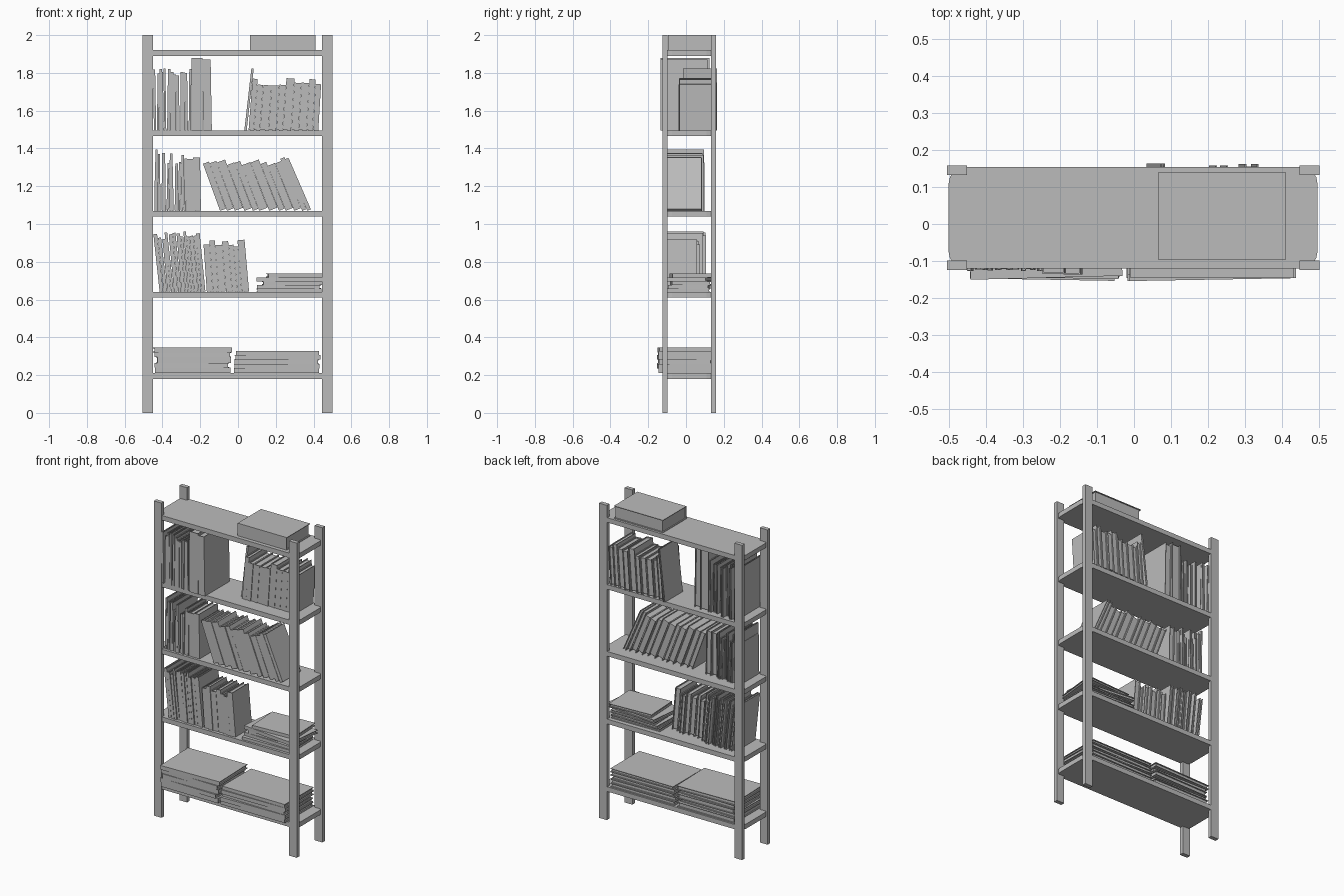
import bpy, bmesh, random
from math import radians, cos
from mathutils import Matrix, Vector

random.seed(4)
if "Cube" in bpy.data.objects:
    bpy.data.objects.remove(bpy.data.objects["Cube"])

grey = bpy.data.materials.new("plain grey")
grey.use_nodes = True
TONE = (0.5, 0.5, 0.5, 1)
grey.diffuse_color = TONE
grey.node_tree.nodes["Principled BSDF"].inputs["Base Color"].default_value = TONE


def add_box(bm, lo, hi):
    lo, hi = Vector(lo), Vector(hi)
    m = Matrix.Translation((lo + hi) / 2) @ Matrix.Diagonal((*(hi - lo), 1))
    return bmesh.ops.create_cube(bm, size=1, matrix=m)["verts"]


def finish(bm, name, matrix=Matrix()):
    me = bpy.data.meshes.new(name)
    bm.to_mesh(me)
    bm.free()
    me.materials.append(grey)
    ob = bpy.data.objects.new(name, me)
    ob.matrix_world = matrix
    bpy.context.collection.objects.link(ob)
    return ob


def book(name, t, d, h, matrix):
    """Book standing at the origin, spine on -y: two covers, spine, recessed pages."""
    bm = bmesh.new()
    c = min(0.004, t * 0.22)
    inset = 0.007
    add_box(bm, (0, 0, 0), (c, d, h))
    add_box(bm, (t - c, 0, 0), (t, d, h))
    add_box(bm, (c, 0, 0), (t - c, c, h))
    add_box(bm, (c, c, inset), (t - c, d - inset, h - inset))
    return finish(bm, name, matrix)


def row(name, x0, x1, z, n, heights, y, depths, lean, jitter=0.0, fill=0.97):
    """Standing books between x0 and x1 on a shelf; lean runs from first to last."""
    parts = [random.uniform(0.75, 1.25) for _ in range(n)]
    x = x0
    for i, p in enumerate(parts):
        step = p * (x1 - x0) / sum(parts)
        a = lean[0] + (lean[1] - lean[0]) * i / max(1, n - 1)
        a = radians(a + random.uniform(-jitter, jitter))
        t = step * cos(a) * fill
        # pivot on the bottom corner that touches the shelf
        pivot = x + step if a > 0 else x
        shift = -t if a > 0 else 0
        m = (Matrix.Translation((pivot, y + random.uniform(-0.004, 0.004), z))
             @ Matrix.Rotation(a, 4, 'Y') @ Matrix.Translation((shift, 0, 0)))
        book(f"{name}_{i + 1}", t, random.uniform(*depths), random.uniform(*heights), m)
        x += step


def stack(name, z, books):
    """Lying books, bottom first: centre x, centre y, width, depth, thickness, turn."""
    for i, (x, y, w, d, t, turn) in enumerate(books):
        m = (Matrix.Translation((x, y, z)) @ Matrix.Rotation(radians(turn), 4, 'Z')
             @ Matrix.Rotation(radians(-90), 4, 'Y') @ Matrix.Translation((0, -d / 2, -w / 2)))
        book(f"{name}_{i + 1}", t, d, w, m)
        z += t


# Posts
for side, x in (("right", -0.478), ("left", 0.473)):
    for face, y in (("front", -0.111), ("back", 0.145)):
        bm = bmesh.new()
        add_box(bm, (x - 0.027, y - 0.013, 0), (x + 0.027, y + 0.013, 2))
        finish(bm, f"{face}_{side}_post")

# Shelves with corners rounded into the posts
TOPS = [0.21, 0.64, 1.07, 1.495, 1.92]
for i, z in enumerate(TOPS):
    bm = bmesh.new()
    add_box(bm, (-0.5, -0.12, z - 0.03), (0.495, 0.154, z))
    upright = [e for e in bm.edges if abs(e.verts[0].co.z - e.verts[1].co.z) > 0.01]
    bmesh.ops.bevel(bm, geom=upright, offset=0.045, segments=4, profile=0.5, affect='EDGES')
    finish(bm, f"shelf_{i + 1}")

# Top shelf: one thick lying book
stack("thick_book", TOPS[4], [(0.237, 0.022, 0.345, 0.235, 0.08, 0)])

# Fourth shelf
z = TOPS[3]
row("thin_book_upper", -0.445, -0.25, z, 13, (0.29, 0.33), -0.125, (0.22, 0.27), (0, 0), 1.2, 0.85)
row("tall_album", -0.247, -0.185, z, 1, (0.385, 0.385), -0.133, (0.26, 0.26), (0, 0))
row("tall_folder", -0.183, -0.137, z, 1, (0.375, 0.375), -0.133, (0.25, 0.25), (-1, -1))
row("slim_book", 0.033, 0.046, z, 1, (0.33, 0.33), -0.02, (0.18, 0.18), (6.5, 6.5))
row("novel_upper", 0.055, 0.425, z, 10, (0.235, 0.275), -0.035, (0.185, 0.2), (4.5, 3.5))

# Third shelf
z = TOPS[2]
row("thin_book_middle", -0.445, -0.275, z, 12, (0.25, 0.33), -0.105, (0.17, 0.2), (0, 0), 1.5, 0.85)
row("medium_book", -0.272, -0.195, z, 2, (0.275, 0.285), -0.105, (0.18, 0.19), (0, -1))
row("leaning_book", -0.095, 0.34, z, 10, (0.255, 0.275), -0.105, (0.175, 0.19), (-20, -22))
row("leaning_slim_book", 0.34, 0.39, z, 2, (0.28, 0.3), -0.105, (0.18, 0.19), (-23, -23.5))

# Second shelf
z = TOPS[1]
row("thin_book_lower", -0.415, -0.17, z, 13, (0.28, 0.325), -0.105, (0.18, 0.21), (-6, -5), 0.6, 0.9)
row("novel_lower", -0.165, 0.06, z, 7, (0.24, 0.275), -0.105, (0.165, 0.18), (-4, -5))
stack("small_stack", z, [
    (0.27, 0.01, 0.34, 0.23, 0.018, 1),
    (0.27, 0.02, 0.33, 0.22, 0.02, -2),
    (0.285, 0.025, 0.31, 0.21, 0.018, 2),
    (0.29, 0.015, 0.36, 0.23, 0.022, -6),
    (0.30, 0.03, 0.29, 0.22, 0.02, 3)])

# Bottom shelf: two stacks of large lying books
z = TOPS[0]
stack("large_stack_right", z, [
    (-0.24, 0.0, 0.40, 0.29, 0.03, 0),
    (-0.245, -0.01, 0.39, 0.28, 0.025, -1),
    (-0.235, 0.0, 0.39, 0.29, 0.03, 1),
    (-0.24, -0.005, 0.40, 0.28, 0.025, -1),
    (-0.24, 0.0, 0.41, 0.29, 0.026, 1.5)])
stack("large_stack_left", z, [
    (0.205, 0.0, 0.45, 0.29, 0.024, 0),
    (0.205, -0.005, 0.45, 0.29, 0.026, 1),
    (0.205, 0.0, 0.44, 0.28, 0.022, -1),
    (0.21, -0.005, 0.45, 0.29, 0.025, 1),
    (0.21, 0.0, 0.44, 0.29, 0.021, 0)])
